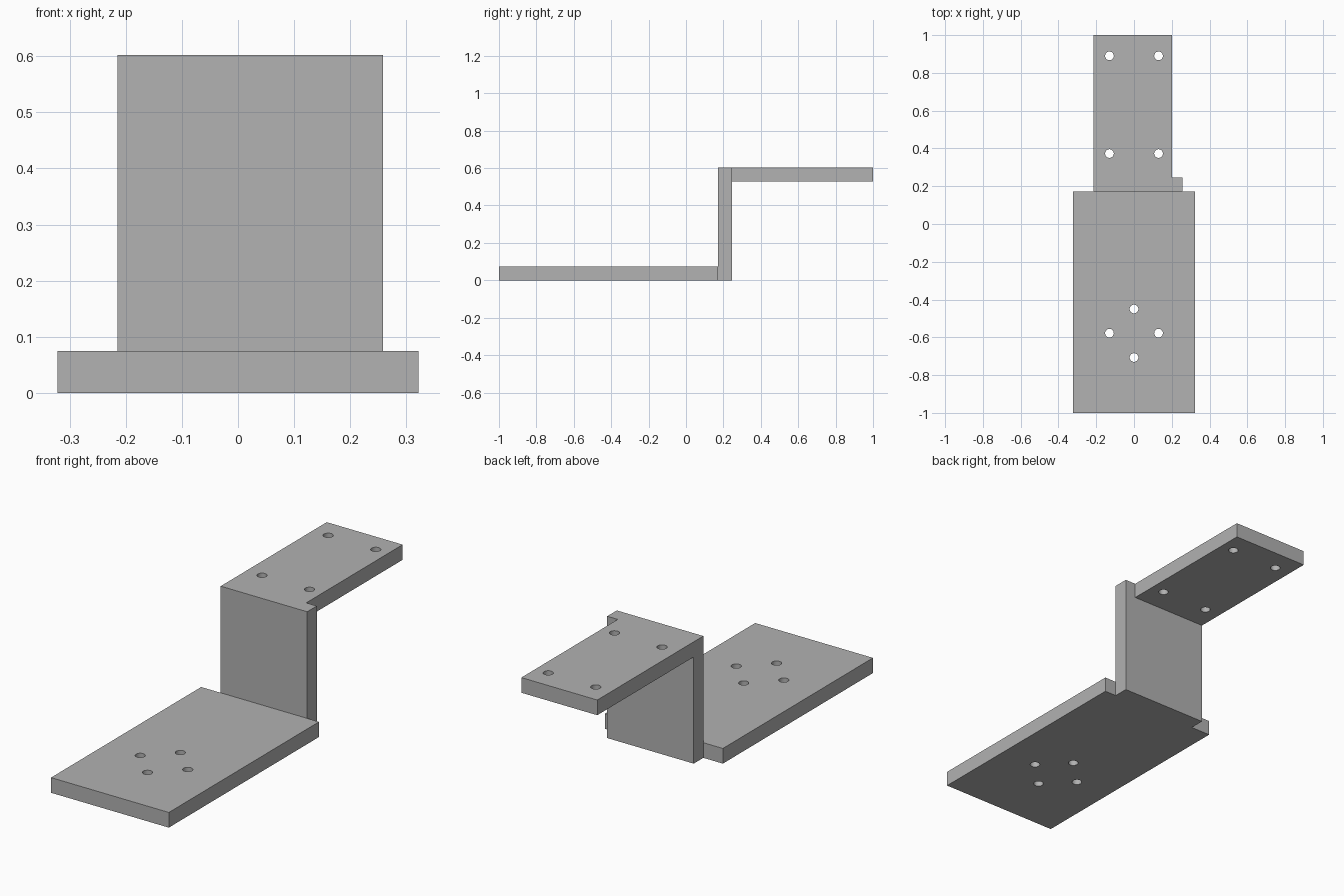
import bpy
import bmesh
from mathutils import Matrix, Vector

cube = bpy.data.objects.get("Cube")
if cube:
    bpy.data.objects.remove(cube, do_unlink=True)

# Plain grey finish
GREY = (0.445, 0.445, 0.445, 1.0)
grey = bpy.data.materials.new("plain grey")
grey.use_nodes = True
grey.diffuse_color = GREY
grey.node_tree.nodes["Principled BSDF"].inputs["Base Color"].default_value = GREY

THICK = 0.075
HOLE_RADIUS = 0.023


def add_object(name, bm):
    mesh = bpy.data.meshes.new(name)
    bm.to_mesh(mesh)
    bm.free()
    mesh.materials.append(grey)
    obj = bpy.data.objects.new(name, mesh)
    bpy.context.collection.objects.link(obj)
    return obj


def plate(name, low, high):
    low, high = Vector(low), Vector(high)
    bm = bmesh.new()
    bmesh.ops.create_cube(bm, size=1, matrix=Matrix.Translation((low + high) / 2)
                          @ Matrix.Diagonal((high - low).to_4d()))
    return add_object(name, bm)


def drill(obj, centres, z):
    """Cut round vertical screw holes through a plate."""
    bm = bmesh.new()
    for x, y in centres:
        bmesh.ops.create_cone(bm, cap_ends=True, segments=32, radius1=HOLE_RADIUS,
                              radius2=HOLE_RADIUS, depth=THICK * 2,
                              matrix=Matrix.Translation((x, y, z)))
    cutter = add_object(obj.name + "_hole_cutter", bm)
    cutter.hide_render = True
    mod = obj.modifiers.new("screw holes", "BOOLEAN")
    mod.operation = "DIFFERENCE"
    mod.solver = "EXACT"
    mod.object = cutter
    # Bake the holes into the plate and discard the cutter
    bpy.context.view_layer.update()
    depsgraph = bpy.context.evaluated_depsgraph_get()
    baked = bpy.data.meshes.new_from_object(obj.evaluated_get(depsgraph))
    obj.modifiers.clear()
    obj.data = baked
    bpy.data.objects.remove(cutter, do_unlink=True)


TOP = 0.602
WALL_FRONT, WALL_BACK = 0.172, 0.247
LEFT_EDGE = -0.215

# Wide base plate with a diamond of four holes
base = plate("base_plate", (-0.322, -1, 0), (0.322, WALL_FRONT, THICK))
drill(base, [(0, -0.45), (0, -0.707), (-0.13, -0.578), (0.13, -0.578)], THICK / 2)

# Upright wall, slightly wider than the upper shelf
plate("upright_wall", (LEFT_EDGE, WALL_FRONT, 0), (0.258, WALL_BACK, TOP))

# Upper shelf with a rectangle of four holes
shelf = plate("upper_shelf", (LEFT_EDGE, WALL_BACK, TOP - THICK), (0.2, 1, TOP))
drill(shelf, [(x, y) for x in (-0.13, 0.13) for y in (0.373, 0.89)], TOP - THICK / 2)
